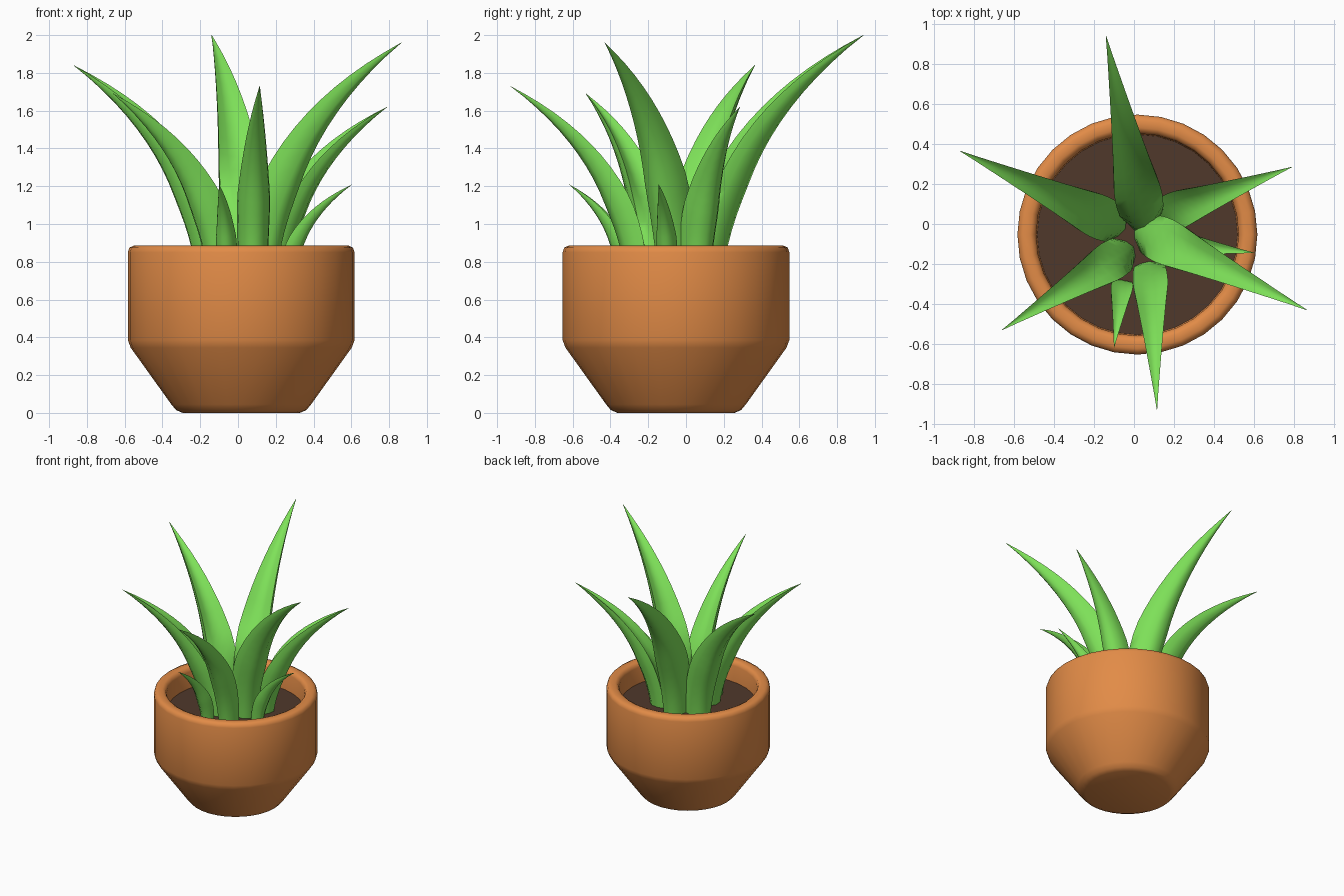
import bpy
import bmesh
from math import cos, sin, pi, radians
from mathutils import Vector

old = bpy.data.objects.get("Cube")
if old:
    bpy.data.objects.remove(old, do_unlink=True)


def material(name, color):
    mat = bpy.data.materials.new(name)
    mat.use_nodes = True
    rgba = (*color, 1)
    mat.diffuse_color = rgba
    mat.node_tree.nodes["Principled BSDF"].inputs["Base Color"].default_value = rgba
    return mat


terracotta = material("terracotta", (0.76, 0.26, 0.063))
soil_brown = material("soil brown", (0.08, 0.04, 0.024))
leaf_green = material("leaf green", (0.21, 0.76, 0.10))


def skin(name, rings, mat, angle):
    """Join a row of equal rings into a closed solid."""
    bm = bmesh.new()
    loops = [[bm.verts.new(p) for p in ring] for ring in rings]
    n = len(loops[0])
    for a, b in zip(loops, loops[1:]):
        for i in range(n):
            j = (i + 1) % n
            bm.faces.new((a[i], a[j], b[j], b[i]))
    bm.faces.new(loops[0])
    bm.faces.new(loops[-1])
    bmesh.ops.recalc_face_normals(bm, faces=bm.faces)
    mesh = bpy.data.meshes.new(name)
    bm.to_mesh(mesh)
    bm.free()
    mesh.materials.append(mat)
    obj = bpy.data.objects.new(name, mesh)
    bpy.context.collection.objects.link(obj)
    bpy.ops.object.select_all(action='DESELECT')
    obj.select_set(True)
    bpy.context.view_layer.objects.active = obj
    bpy.ops.object.shade_smooth_by_angle(angle=radians(angle))


CENTRE = Vector((0.017, -0.053, 0))
SIDES = 32


def lathe(name, profile, mat):
    rings = [[CENTRE + Vector((r * cos(2 * pi * i / SIDES), r * sin(2 * pi * i / SIDES), z))
              for i in range(SIDES)] for r, z in profile]
    skin(name, rings, mat, 55)


# Pot: tapered foot, straight wall, rounded lip and hollow inside
lathe("pot", [(0.31, 0), (0.345, 0.015), (0.37, 0.045), (0.585, 0.345), (0.6, 0.385),
              (0.6, 0.85), (0.592, 0.875), (0.57, 0.885), (0.535, 0.885),
              (0.515, 0.875), (0.506, 0.85), (0.5, 0.68)], terracotta)

# Soil disc inside the pot
lathe("soil", [(0.502, 0.69), (0.502, 0.72)], soil_brown)

# Leaf cross-section: rounded back and sharp margins, then the grooved inner face
HALF = [(1, 0.6), (0.94, 0.1), (0.62, -0.6)]
BACK = HALF + [(0, -0.92)] + [(-u, v) for u, v in reversed(HALF)]
INNER = [(-0.5, 0.3), (0, 0.15), (0.5, 0.3)]
STEPS = 16


def section(t, bulge):
    """The inner face swells towards the heart of the plant near the root."""
    swell = max(0, 1 - t / 0.45)
    face = [(u, v + (bulge * (1 - u * u) + 0.5 * u * u - v) * swell) for u, v in INNER]
    return BACK + face


def leaf(name, base, tip, width, bulge):
    """Sweep the section along an arching path, tapering to a point."""
    p0 = Vector((*base, 0.7))
    p2 = Vector(tip)
    p1 = p0.lerp(p2, 0.05)
    p1.z = p0.z + 0.62 * (p2.z - p0.z)
    out = Vector((p2.x - p0.x, p2.y - p0.y, 0)).normalized()
    side = out.cross(Vector((0, 0, 1)))
    rings = []
    for k in range(STEPS + 1):
        t = k / STEPS
        centre = p0 * (1 - t) ** 2 + p1 * 2 * t * (1 - t) + p2 * t * t
        tangent = ((p1 - p0) * (1 - t) + (p2 - p1) * t).normalized()
        inward = side.cross(tangent)
        if t < 0.35:
            w = 0.82 + 0.18 * sin(pi / 2 * t / 0.35)
        else:
            s = (t - 0.35) / 0.65
            w = 1 - 0.75 * s - 0.25 * s * s
        w = max(w, 0.01) * width
        rings.append([centre + side * (u * w) + inward * (v * w)
                      for u, v in section(t, bulge)])
    skin(name, rings, leaf_green, 75)


# Leaves: root position, tip position, half width, inner bulge at the root
LEAVES = {
    "back_leaf": ((0.03, 0.10), (-0.14, 0.94, 2.0), 0.12, 1.6),
    "left_front_leaf": ((0.12, -0.07), (0.865, -0.43, 1.96), 0.115, 1.4),
    "right_back_leaf": ((-0.14, 0.02), (-0.87, 0.365, 1.84), 0.11, 1.2),
    "left_back_leaf": ((0.19, 0.06), (0.79, 0.285, 1.62), 0.095, 0.8),
    "front_leaf": ((0.08, -0.25), (0.115, -0.93, 1.73), 0.088, 0.9),
    "right_front_leaf": ((-0.09, -0.17), (-0.66, -0.53, 1.69), 0.1, 1.3),
    "small_left_leaf": ((0.25, -0.1), (0.605, -0.145, 1.21), 0.055, 0.7),
    "small_front_leaf": ((-0.06, -0.31), (-0.1, -0.62, 1.21), 0.055, 0.7),
}
for leaf_name, (root, point, half_width, root_bulge) in LEAVES.items():
    leaf(leaf_name, root, point, half_width, root_bulge)
